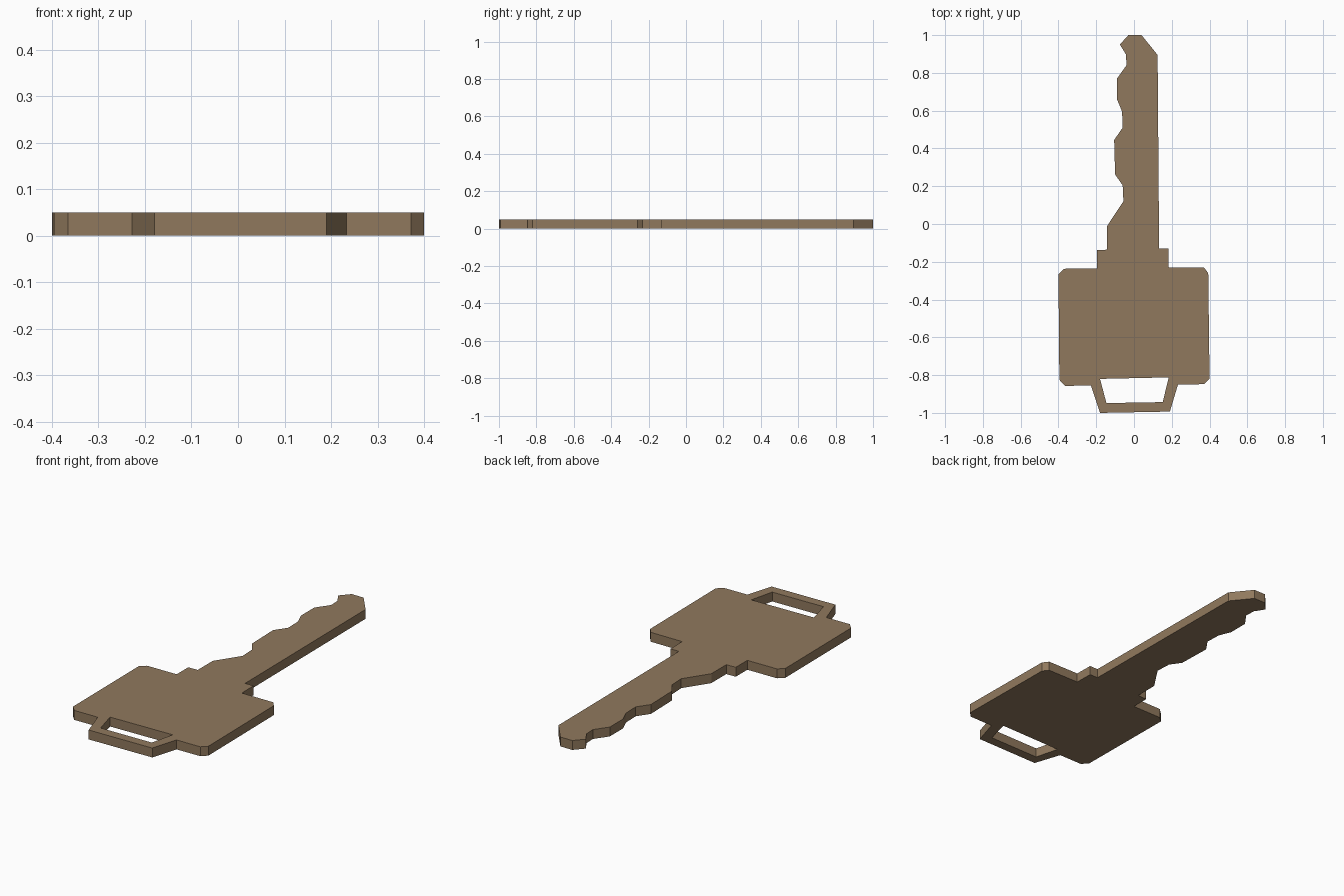
import bpy, bmesh

if "Cube" in bpy.data.objects:
    bpy.data.objects.remove(bpy.data.objects["Cube"])

THICKNESS = 0.05

# Key outline, clockwise from the tip
straight_edge = [(-0.03, 1.0), (0.04, 1.0), (0.125, 0.895), (0.133, -0.13)]
bow = [(0.182, -0.13), (0.184, -0.23), (0.37, -0.23), (0.393, -0.26),
       (0.40, -0.82), (0.372, -0.848), (0.233, -0.85), (0.19, -0.993),
       (-0.18, -1.0), (-0.228, -0.855), (-0.365, -0.857), (-0.395, -0.825),
       (-0.40, -0.265), (-0.37, -0.237), (-0.197, -0.235), (-0.197, -0.138)]
teeth = [(-0.142, -0.136), (-0.142, -0.01), (-0.056, 0.12), (-0.06, 0.205),
         (-0.10, 0.262), (-0.105, 0.445), (-0.06, 0.51), (-0.063, 0.595),
         (-0.09, 0.66), (-0.09, 0.77), (-0.04, 0.84), (-0.042, 0.897),
         (-0.075, 0.95)]
# Keyring slot
slot = [(-0.18, -0.82), (0.184, -0.812), (0.152, -0.943), (-0.146, -0.948)]


def add_loop(bm, points):
    verts = [bm.verts.new((x, y, 0)) for x, y in points]
    return [bm.edges.new((verts[i - 1], verts[i])) for i in range(len(verts))]


# Flat face with the slot left open, then pulled up to full thickness
bm = bmesh.new()
edges = add_loop(bm, straight_edge + bow + teeth) + add_loop(bm, slot)
bmesh.ops.triangle_fill(bm, use_beauty=True, use_dissolve=False, edges=edges)
extruded = bmesh.ops.extrude_face_region(bm, geom=bm.faces[:],
                                         use_keep_orig=True)
top = [g for g in extruded["geom"] if isinstance(g, bmesh.types.BMVert)]
bmesh.ops.translate(bm, verts=top, vec=(0, 0, THICKNESS))
bmesh.ops.recalc_face_normals(bm, faces=bm.faces[:])

mesh = bpy.data.meshes.new("key")
bm.to_mesh(mesh)
bm.free()
key = bpy.data.objects.new("key", mesh)
bpy.context.collection.objects.link(key)

# Dull brass colour
brass = bpy.data.materials.new("dull_brass")
brass.diffuse_color = (0.28, 0.19, 0.11, 1)
brass.use_nodes = True
brass.node_tree.nodes["Principled BSDF"].inputs["Base Color"].default_value = brass.diffuse_color
mesh.materials.append(brass)
